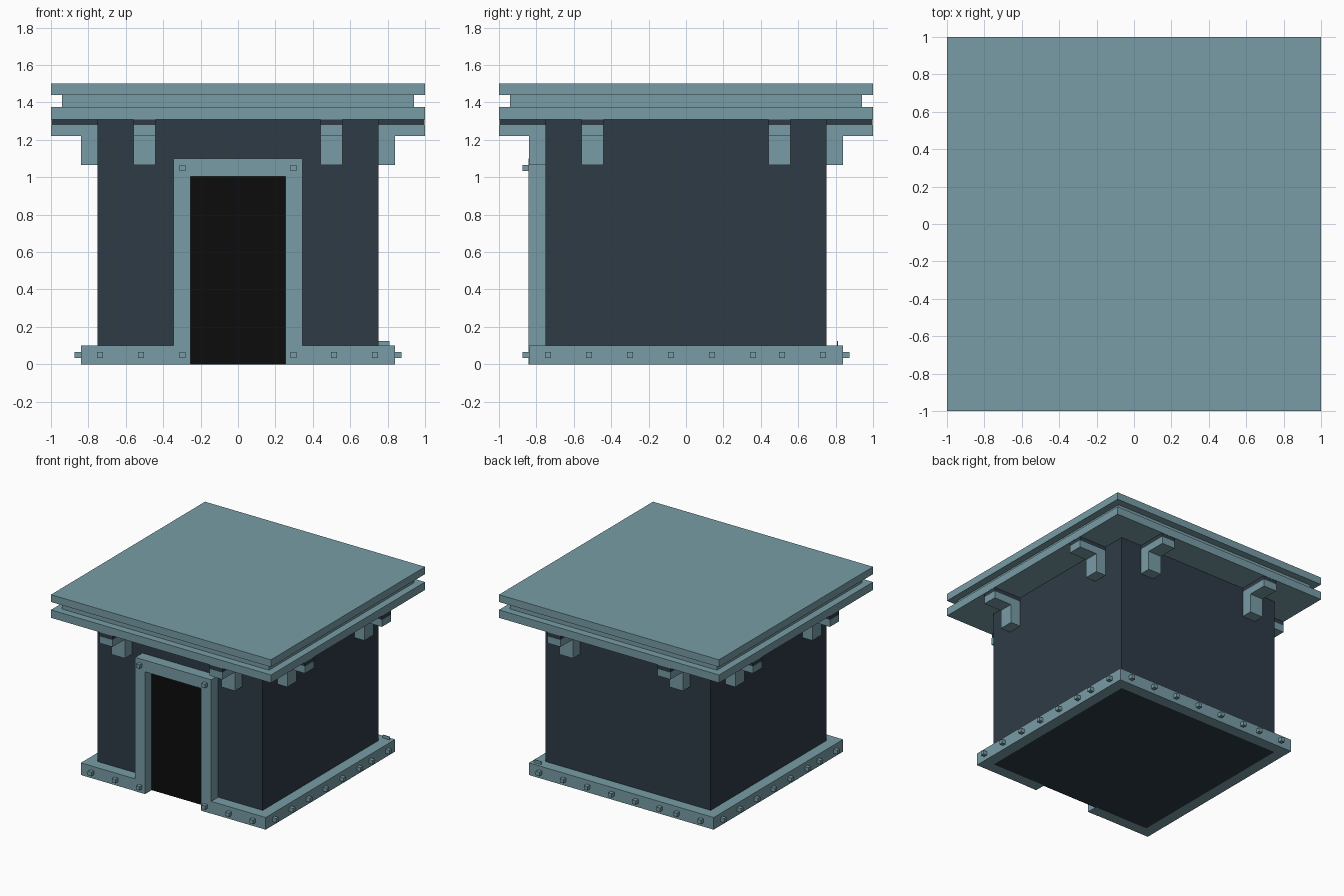
import bpy, bmesh
from mathutils import Matrix, Vector

if "Cube" in bpy.data.objects:
    bpy.data.objects.remove(bpy.data.objects["Cube"])


def material(name, rgb):
    m = bpy.data.materials.new(name)
    m.diffuse_color = (*rgb, 1.0)
    m.use_nodes = True
    m.node_tree.nodes["Principled BSDF"].inputs["Base Color"].default_value = m.diffuse_color
    return m


TRIM = material("grey teal trim", (0.188, 0.335, 0.380))
WALL = material("dark slate wall", (0.027, 0.044, 0.061))
DOOR = material("black doorway", (0.0035, 0.0035, 0.0035))


def boxes(name, mat, spans):
    """One object made of boxes, each given as a (low, high) corner pair."""
    bm = bmesh.new()
    for lo, hi in spans:
        lo, hi = Vector(lo), Vector(hi)
        bmesh.ops.create_cube(bm, size=1, matrix=Matrix.Translation((lo + hi) / 2)
                              @ Matrix.Diagonal((*(hi - lo), 1)))
    mesh = bpy.data.meshes.new(name)
    bm.to_mesh(mesh)
    bm.free()
    mesh.materials.append(mat)
    ob = bpy.data.objects.new(name, mesh)
    bpy.context.collection.objects.link(ob)
    return ob


def around(name, mat, spans, quarters=range(4)):
    """Front-side boxes repeated on the chosen sides of the building."""
    for k in quarters:
        ob = boxes(f"{name}_{k}", mat, spans)
        ob.data.transform(Matrix.Rotation(k * 1.5707963268, 4, 'Z'))


# Main walls and doorway
boxes("walls", WALL, [((-.75, -.75, 0), (.75, .75, 1.31))])
boxes("doorway", DOOR, [((-.255, -.756, 0), (.255, -.749, 1.005))])

# Base ledge, open at the doorway
boxes("base_ledge", TRIM, [
    ((-.84, .75, 0), (.84, .84, .1)),
    ((-.84, -.84, 0), (-.75, .75, .1)),
    ((.75, -.84, 0), (.84, .75, .1)),
    ((-.75, -.84, 0), (-.34, -.75, .1)),
    ((.34, -.84, 0), (.75, -.75, .1))])

# Door frame
boxes("door_frame", TRIM, [
    ((-.345, -.842, 0), (-.255, -.75, 1.005)),
    ((.255, -.842, 0), (.345, -.75, 1.005)),
    ((-.345, -.842, 1.005), (.345, -.75, 1.1))])

# Layered flat roof
boxes("roof", TRIM, [
    ((-1, -1, 1.31), (1, 1, 1.375)),
    ((-.94, -.94, 1.375), (.94, .94, 1.44)),
    ((-1, -1, 1.44), (1, 1, 1.5))])

# Brackets under the eaves: post, beam and dark spacer
around("bracket_posts", TRIM,
       [((x - .06, -.84, 1.065), (x + .06, -.75, 1.22)) for x in (-.5, .5)])
around("bracket_beams", TRIM,
       [((x - .06, -1, 1.22), (x + .06, -.75, 1.278)) for x in (-.5, .5)])
around("bracket_spacers", WALL,
       [((x - .06, -.998, 1.278), (x + .06, -.75, 1.31)) for x in (-.5, .5)])


# Square bolts on the ledge and door frame
def bolt(x, z):
    return ((x - .016, -.874, z - .016), (x + .016, -.84, z + .016))


outer = [-.738, -.519, -.298, .296, .514, .732]
full = [-.738, -.519, -.3, -.08, .139, .358, .514, .732]
around("front_bolts", TRIM, [bolt(x, .05) for x in outer]
       + [bolt(x, 1.05) for x in (-.298, .296)], [0])
around("ledge_bolts", TRIM, [bolt(x, .05) for x in full], [1, 2, 3])

# Small tab at the rear right corner
boxes("corner_tab", TRIM, [((.75, .808, .1), (.81, .814, .125))])
